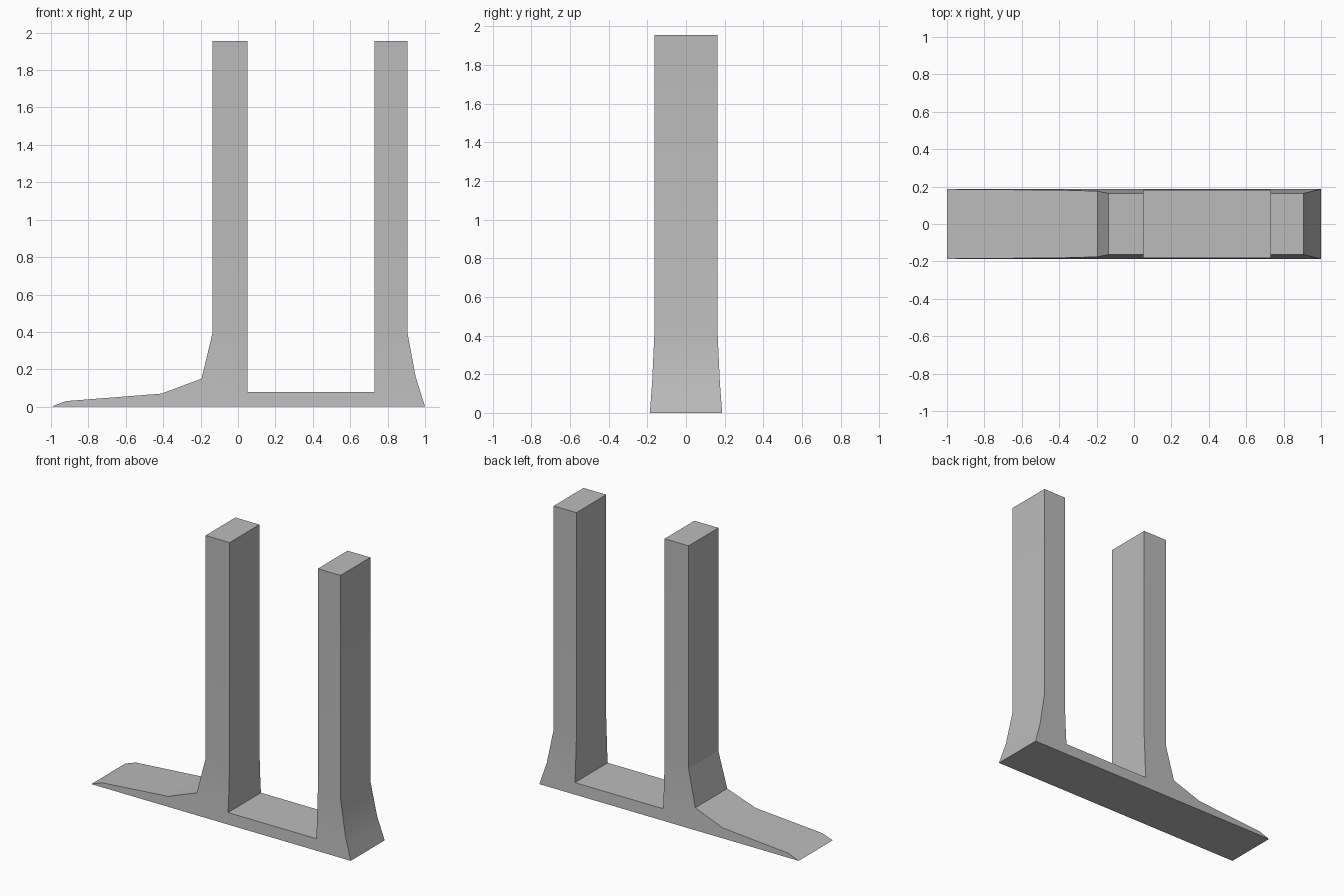
import bpy
import bmesh
import math

cube = bpy.data.objects.get("Cube")
if cube:
    bpy.data.objects.remove(cube, do_unlink=True)

# Single grey finish
grey = bpy.data.materials.new("plain grey")
grey.use_nodes = True
colour = (0.5, 0.5, 0.5, 1)
grey.diffuse_color = colour
grey.node_tree.nodes["Principled BSDF"].inputs["Base Color"].default_value = colour

BEND, FLARE = 0.4, 0.16     # heights where the flare starts and steepens


def half_depth(z):
    """The stand is deepest at the floor and narrows into the posts."""
    if z >= BEND - 0.001:
        return 0.164
    if z >= FLARE:
        return 0.164 + 0.011 * (BEND - z) / (BEND - FLARE)
    return 0.175 + 0.012 * (FLARE - z) / FLARE


# Side outline: long toe, toe-side post, bridge, rear post with flared heel
outline = [(-1, 0), (-0.92, 0.03), (-0.41, 0.07), (-0.195, 0.15),
           (-0.135, BEND), (-0.135, 1.955), (0.05, 1.955), (0.05, 0.08),
           (0.73, 0.08), (0.73, 1.955), (0.905, 1.955), (0.905, BEND),
           (0.95, FLARE), (1, 0)]

bm = bmesh.new()
face = bm.faces.new([bm.verts.new((x, 0, z)) for x, z in outline])

# Cut the outline where the sides change slope
for height in (0.08, FLARE, BEND):
    bmesh.ops.bisect_plane(bm, geom=bm.verts[:] + bm.edges[:] + bm.faces[:],
                           dist=0.0005, plane_co=(0, 0, height), plane_no=(0, 0, 1))

# Extrude to depth and taper the sides
front = bm.verts[:]
grown = bmesh.ops.extrude_face_region(bm, geom=bm.faces[:], use_keep_orig=True)
back = [v for v in grown["geom"] if isinstance(v, bmesh.types.BMVert)]
for verts, side in ((front, -1), (back, 1)):
    for v in verts:
        v.co.y = side * half_depth(v.co.z)
bmesh.ops.recalc_face_normals(bm, faces=bm.faces[:])

mesh = bpy.data.meshes.new("twin_post_stand")
bm.to_mesh(mesh)
bm.free()
mesh.materials.append(grey)
stand = bpy.data.objects.new("twin_post_stand", mesh)
bpy.context.collection.objects.link(stand)

# Soften the gentle bends only
bpy.context.view_layer.objects.active = stand
stand.select_set(True)
bpy.ops.object.shade_smooth_by_angle(angle=math.radians(13))
